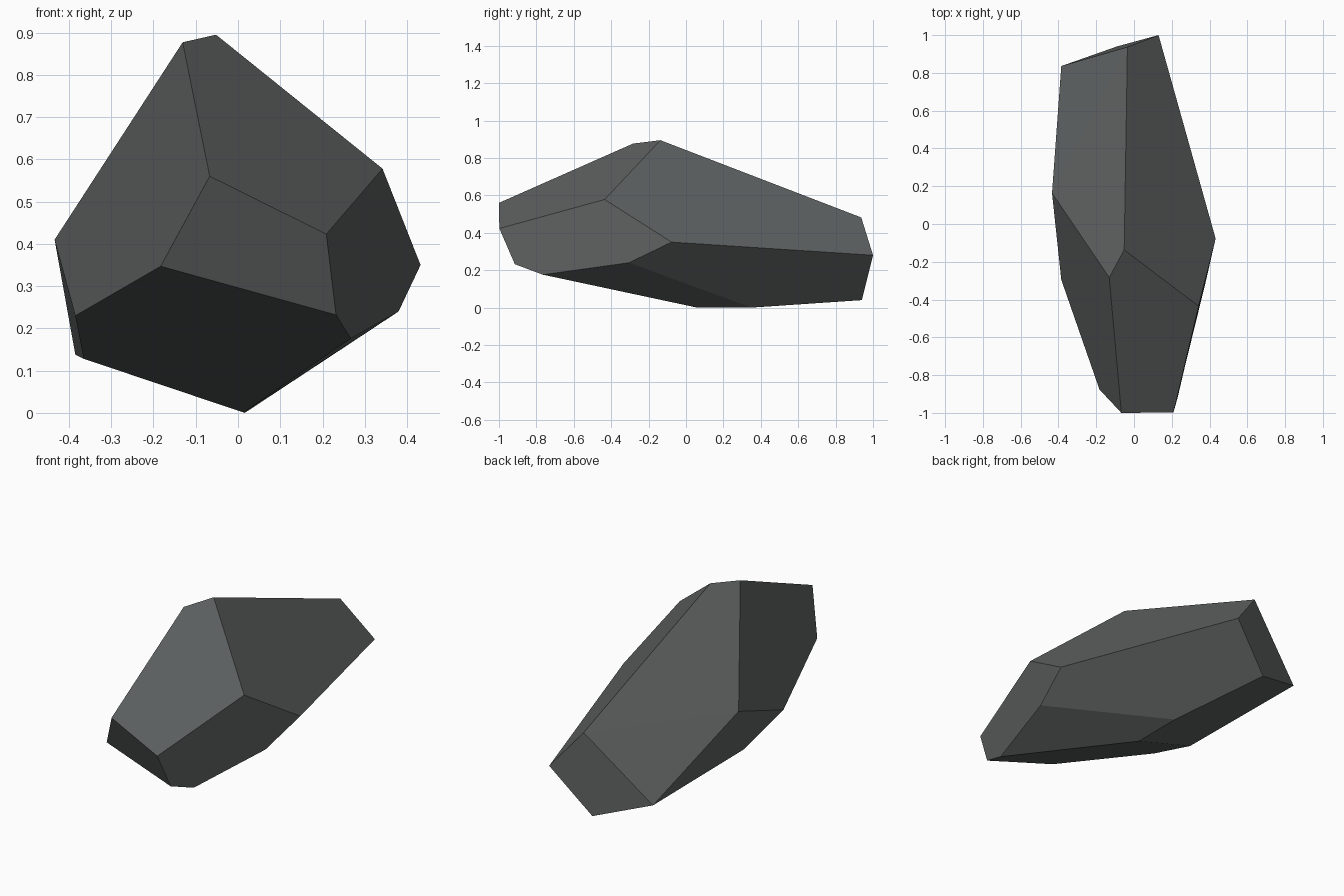
import bpy, bmesh, math
from mathutils import Vector

# Corner points of the faceted stone
CORNERS = [
    # upper ridge
    (-0.131, -0.283, 0.877), (-0.052, -0.137, 0.895), (-0.035, 0.937, 0.482),
    # right side
    (0.342, -0.435, 0.578), (0.432, -0.077, 0.350), (0.380, -0.305, 0.240),
    (0.267, -0.765, 0.176),
    # front end
    (-0.067, -1.0, 0.560), (0.209, -0.998, 0.423), (0.232, -0.915, 0.232),
    (-0.183, -0.876, 0.347),
    # left side
    (-0.434, 0.164, 0.410), (-0.385, -0.295, 0.230), (-0.365, 0.020, 0.128),
    # back end
    (-0.385, 0.836, 0.138), (0.130, 1.0, 0.280), (-0.090, 0.940, 0.040),
    # underside
    (0.013, 0.055, 0.001), (0.016, 0.350, 0.000),
]

# Wrap the corners in a convex skin and merge near-flat triangles into facets
bm = bmesh.new()
for p in CORNERS:
    bm.verts.new(Vector(p))
bmesh.ops.convex_hull(bm, input=bm.verts[:])
bmesh.ops.dissolve_limit(bm, angle_limit=math.radians(4),
                         verts=bm.verts[:], edges=bm.edges[:])
bmesh.ops.recalc_face_normals(bm, faces=bm.faces[:])
for f in bm.faces:
    f.smooth = False

mesh = bpy.data.meshes.new("rock")
bm.to_mesh(mesh)
bm.free()

# Dark grey stone
stone = bpy.data.materials.new("dark grey stone")
stone.diffuse_color = (0.112, 0.119, 0.119, 1.0)
mesh.materials.append(stone)

rock = bpy.data.objects.new("rock", mesh)
bpy.context.collection.objects.link(rock)
